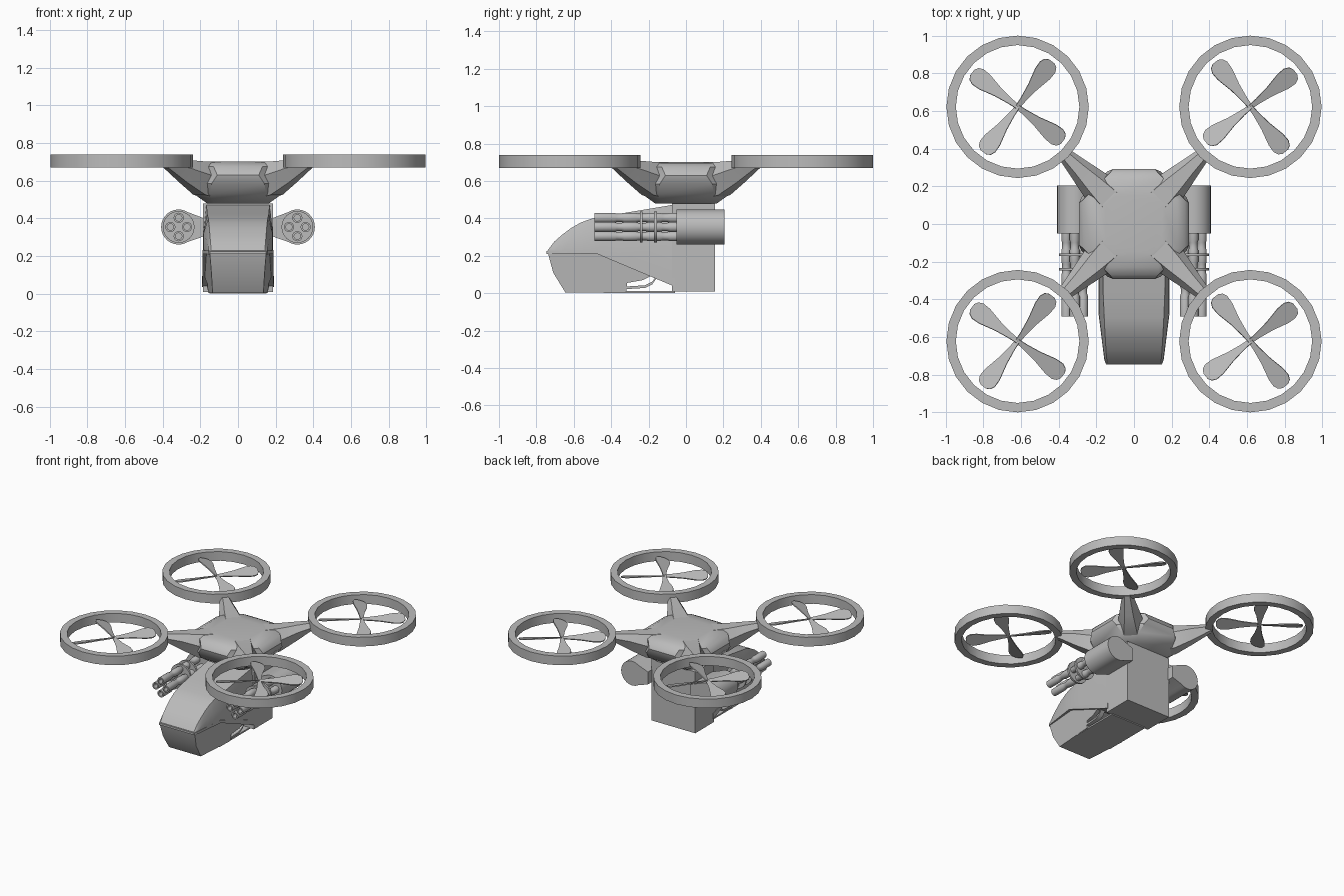
import bpy, bmesh, math
from mathutils import Matrix, Vector

if "Cube" in bpy.data.objects:
    bpy.data.objects.remove(bpy.data.objects["Cube"])

grey = bpy.data.materials.new("body grey")
grey.diffuse_color = (0.5, 0.5, 0.5, 1)
grey.use_nodes = True
grey.node_tree.nodes["Principled BSDF"].inputs["Base Color"].default_value = grey.diffuse_color


def finish(name, bm, angle=35):
    bmesh.ops.recalc_face_normals(bm, faces=bm.faces[:])
    me = bpy.data.meshes.new(name)
    bm.to_mesh(me)
    bm.free()
    me.materials.append(grey)
    me.shade_smooth()
    me.set_sharp_from_angle(angle=math.radians(angle))
    ob = bpy.data.objects.new(name, me)
    bpy.context.collection.objects.link(ob)
    return ob


def loft(name, rings, matrix=Matrix(), closed=False, angle=35):
    """Skin a list of equal point rings, capping the ends unless closed."""
    bm = bmesh.new()
    vs = [[bm.verts.new(matrix @ Vector(p)) for p in r] for r in rings]
    n = len(vs[0])
    pairs = list(zip(vs, vs[1:])) + ([(vs[-1], vs[0])] if closed else [])
    for a, b in pairs:
        for i in range(n):
            j = (i + 1) % n
            bm.faces.new((a[i], a[j], b[j], b[i]))
    if not closed:
        bm.faces.new(vs[0])
        bm.faces.new(vs[-1])
    return finish(name, bm, angle)


def circle(r, h, n, axis):
    pts = []
    for i in range(n):
        a = 2 * math.pi * i / n
        c, s = r * math.cos(a), r * math.sin(a)
        pts.append((c, s, h) if axis == 'Z' else (c, h, s))
    return pts


def lathe_y(name, profile, loc, n=16):
    return loft(name, [circle(r, y, n, 'Y') for y, r in profile], Matrix.Translation(loc))


def box(name, x, y0, y1, z0, z1):
    return loft(name, [[(-x, y, z0), (x, y, z0), (x, y, z1), (-x, y, z1)] for y in (y0, y1)])


# Rotors: square-section guard ring and four pitched paddle blades
BLADE = [(0, .012), (.05, .016), (.13, .028), (.22, .05), (.265, .052), (.29, .04), (.302, .018)]
for sx in (-1, 1):
    for sy in (-1, 1):
        at = Matrix.Translation((sx * .618, sy * .622, 0))
        loft("rotor_guard", [circle(r, z, 24, 'Z') for r, z in
                             ((.378, .67), (.378, .74), (.328, .74), (.328, .67))], at, closed=True)
        for k in range(4):
            ang = math.radians((128 if sx > 0 else 53) + 90 * k)
            m = (at @ Matrix.Translation((0, 0, .705)) @ Matrix.Rotation(ang, 4, 'Z')
                 @ Matrix.Rotation(math.radians(18), 4, 'X'))
            loft("rotor_blade", [[(r, -w, -.004), (r, w, -.004), (r, w, .004), (r, -w, .004)]
                                 for r, w in BLADE], m)

# Central hub: chamfered square layers
hub = []
for z, h, f in ((.48, .165, .125), (.53, .235, .15), (.585, .28, .14),
                (.63, .292, .11), (.675, .27, .13), (.695, .23, .13), (.702, .15, .1)):
    hub.append([(h, -f, z), (h, f, z), (f, h, z), (-f, h, z),
                (-h, f, z), (-h, -f, z), (-f, -h, z), (f, -h, z)])
loft("hub", hub, angle=40)

# Four tapered arms reaching diagonally to the guards
for k in range(4):
    rings = []
    for r, w, t, zt, zm, zb in ((.12, .1, .06, .70, .62, .49), (.29, .085, .045, .702, .63, .525),
                                (.41, .06, .03, .71, .665, .59), (.54, .034, .018, .716, .69, .668)):
        rings.append([(r, -t, zt), (r, t, zt), (r, w, zm), (r, t, zb), (r, -t, zb), (r, -w, zm)])
    loft("arm", rings, Matrix.Rotation(math.radians(45 + 90 * k), 4, 'Z'))

# Rear body block
box("rear_body", .187, -.075, .155, .008, .48)

# Canopy: stations along y with top height, bottom height, top and bottom half widths
canopy = []
for y, zt, zb, wt, wb in ((-.74, .228, .214, .142, .15), (-.705, .275, .215, .146, .158),
                          (-.665, .31, .216, .149, .163), (-.615, .348, .217, .152, .17),
                          (-.56, .379, .218, .155, .176), (-.5, .4, .22, .158, .184),
                          (-.36, .424, .172, .164, .187), (-.05, .476, .05, .168, .187)):
    zs = zb + (zt - zb) * .55
    canopy.append([(-wb, y, zb), (wb, y, zb), (wb, y, zs), (wt, y, zt), (-wt, y, zt), (-wb, y, zs)])
loft("canopy", canopy)

# Lip running under the canopy edge and down to the body
lip = []
for y, zt, zb, w in ((-.747, .225, .21, .148), (-.72, .228, .209, .158),
                     (-.48, .232, .212, .188), (-.06, .078, .035, .19)):
    lip.append([(-w, y, zb), (w, y, zb), (w, y, zt), (-w, y, zt)])
loft("canopy_lip", lip)

# Lower nose hull: side outline, wider towards the top and rear
SIDE = [(-.738, .214), (-.71, .11), (-.645, .004), (-.32, .004), (-.315, .055),
        (-.23, .07), (-.17, .1), (-.48, .218)]
loft("nose_hull", [[(s * (.128 + .1 * z + .07 * (y + .74)), y, z) for y, z in SIDE]
                   for s in (-1, 1)], angle=25)
box("floor_plate", .15, -.44, -.06, 0, .012)

# Curved step brackets in the gap behind the nose
for s in (-1, 1):
    loft("step_bracket", [[(s * x, y, z + d) for x, d in ((.13, 0), (.165, 0), (.165, .014), (.13, .014))]
                          for y, z in ((-.32, .022), (-.22, .028), (-.18, .048), (-.15, .09))])

# Side guns
GX, GZ = .315, .354
BARREL = [(-.45, .017), (-.49, .017), (-.49, .027), (-.385, .027), (-.37, .022),
          (-.345, .022), (-.33, .027), (-.27, .027), (-.255, .022), (-.215, .022),
          (-.2, .027), (-.14, .027), (-.125, .022), (-.1, .022), (-.085, .027), (-.03, .027)]
for s in (-1, 1):
    # teardrop housing blending into the body
    outline = [(.18, .4)]
    for i in range(21):
        a = math.radians(122 - 244 * i / 20)
        outline.append((GX + .093 * math.cos(a), GZ + .093 * math.sin(a)))
    outline.append((.18, .305))
    loft("gun_housing", [[(s * x, y, z) for x, z in outline] for y in (-.05, .205)])
    # four barrels and two clamp discs
    for dx, dz in ((.044, 0), (-.044, 0), (0, .049), (0, -.049)):
        lathe_y("gun_barrel", BARREL, (s * GX + dx, 0, GZ + dz))
    for y in (-.24, -.163):
        lathe_y("barrel_clamp", [(y - .007, .084), (y + .007, .084)], (s * GX, 0, GZ), 24)
